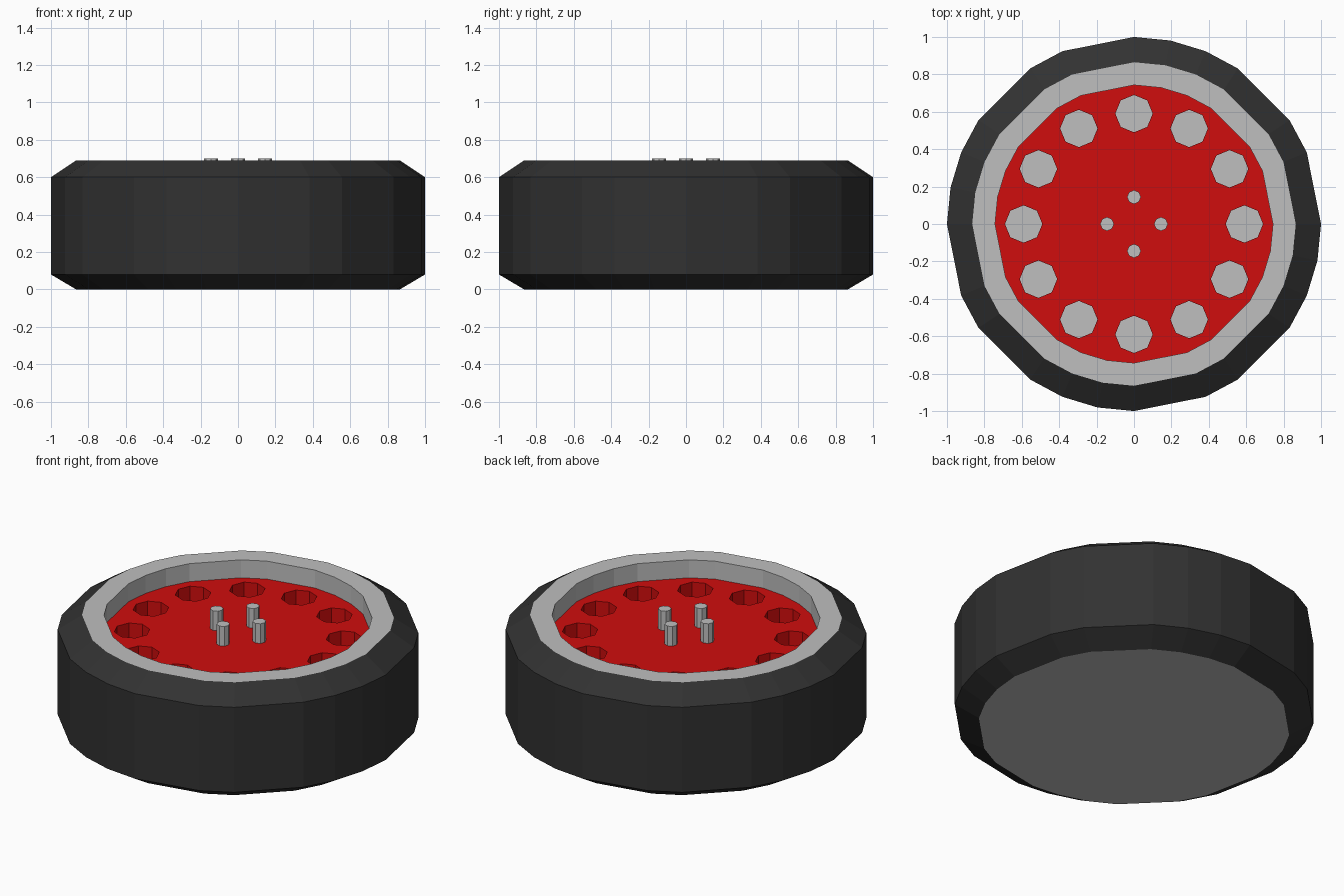
import bpy, bmesh
from math import sin, cos, pi

cube = bpy.data.objects.get("Cube")
if cube:
    bpy.data.objects.remove(cube)


def material(name, rgb):
    m = bpy.data.materials.new(name)
    m.use_nodes = True
    m.diffuse_color = (*rgb, 1)
    m.node_tree.nodes["Principled BSDF"].inputs["Base Color"].default_value = (*rgb, 1)
    return m


RUBBER = material("black_rubber", (0.031, 0.031, 0.031))
METAL = material("light_grey_metal", (0.52, 0.52, 0.52))
RED = material("red_paint", (0.63, 0.004, 0.004))

# Rim outline: a 32-step circle that skips two steps in every quarter
RIM = [pi / 2 - k * pi / 16 for k in range(32) if k % 8 not in (4, 7)]
OCTAGON = [k * pi / 4 for k in range(8)]
FLOOR_Z, FACE_Z = 0.35, 0.58
RIM_R, WELL_R = 0.865, 0.743


def finish(name, bm, mat):
    bmesh.ops.recalc_face_normals(bm, faces=bm.faces[:])
    mesh = bpy.data.meshes.new(name)
    bm.to_mesh(mesh)
    bm.free()
    mesh.materials.append(mat)
    obj = bpy.data.objects.new(name, mesh)
    bpy.context.collection.objects.link(obj)
    return obj


def ring(bm, angles, r, z, cx=0, cy=0):
    return [bm.verts.new((cx + r * cos(a), cy + r * sin(a), z)) for a in angles]


def lathe(name, profile, mat, angles=RIM, centre=(0, 0), caps=False, loop=False):
    """Sweep (radius, height) points around the given angles."""
    bm = bmesh.new()
    rows = [ring(bm, angles, r, z, *centre) for r, z in profile]
    n = len(angles)
    pairs = list(zip(rows, rows[1:])) + ([(rows[-1], rows[0])] if loop else [])
    for a, b in pairs:
        for i in range(n):
            j = (i + 1) % n
            bm.faces.new((a[i], a[j], b[j], b[i]))
    if caps:
        bm.faces.new(rows[0])
        bm.faces.new(rows[-1])
    return finish(name, bm, mat)


# Tyre with bevelled shoulders
lathe("tyre", [(RIM_R, 0), (1, 0.08), (1, 0.6), (RIM_R, 0.69)], RUBBER, loop=True)

# Hub: closed back, raised lip and a recessed well
lathe("hub", [(RIM_R, 0), (RIM_R, 0.69), (WELL_R, 0.69), (WELL_R, FLOOR_Z)], METAL, caps=True)

# Red face plate with a circle of round holes
bm = bmesh.new()
loops = [ring(bm, RIM, WELL_R, FACE_Z)]
for i in range(12):
    a = i * pi / 6
    loops.append(ring(bm, OCTAGON, 0.1, FACE_Z, 0.59 * cos(a), 0.59 * sin(a)))
edges = [bm.edges.new((l[i], l[(i + 1) % len(l)])) for l in loops for i in range(len(l))]
bmesh.ops.triangle_fill(bm, edges=edges, use_beauty=True, normal=(0, 0, 1))
extruded = bmesh.ops.extrude_face_region(bm, geom=bm.faces[:], use_keep_orig=True)
for v in extruded["geom"]:
    if isinstance(v, bmesh.types.BMVert):
        v.co.z = FLOOR_Z + 0.002
finish("face_plate", bm, RED)

# Four studs around the centre
for i, name in enumerate(("left", "back", "right", "front")):
    a = i * pi / 2
    lathe("stud_" + name, [(0.037, FACE_Z - 0.02), (0.037, 0.7)], METAL,
          OCTAGON, (0.144 * cos(a), 0.144 * sin(a)), caps=True)
